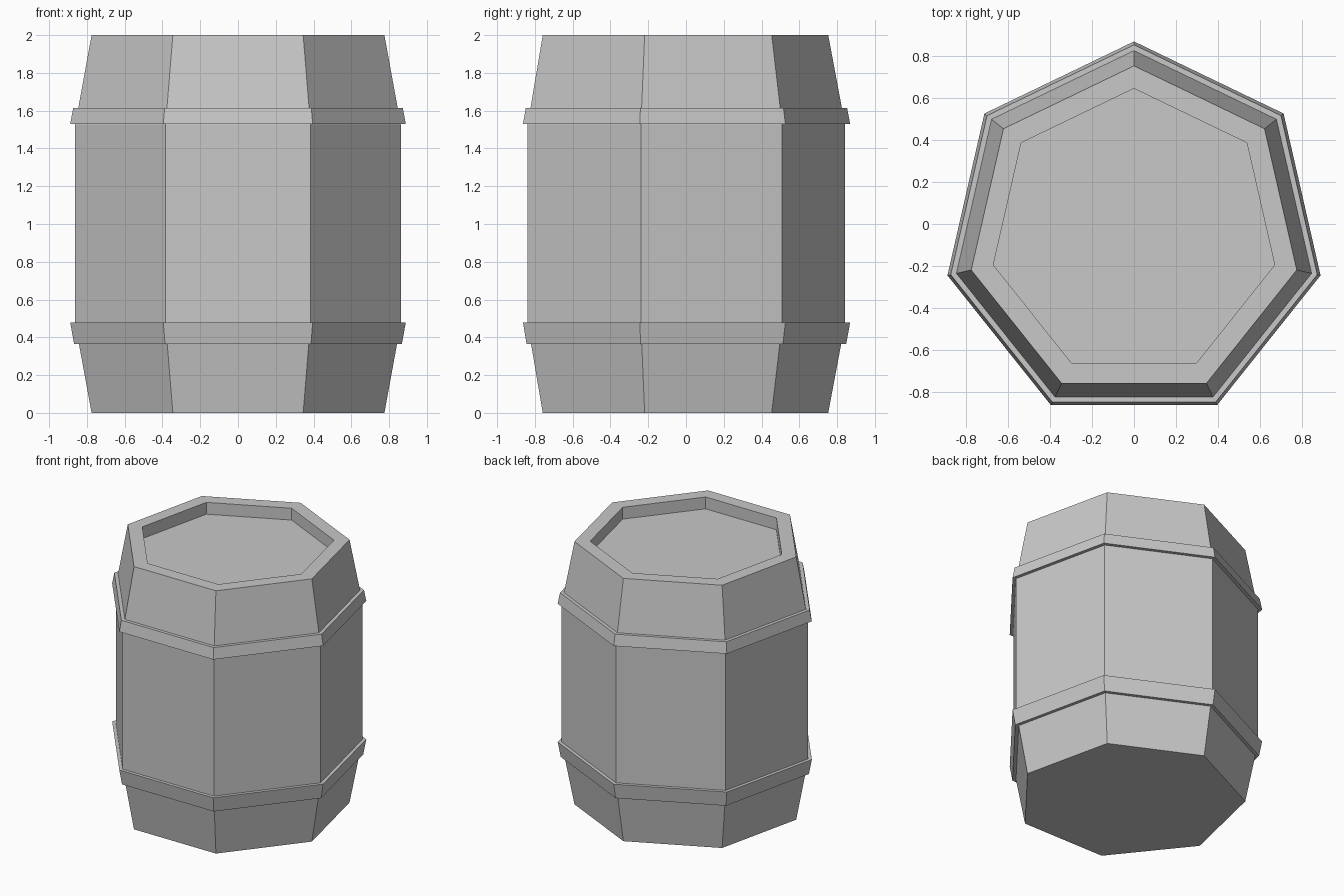
import bpy, bmesh
from math import sin, cos, tau

SIDES = 7
CENTRE_Y = -0.042   # a corner points to the back, a flat side to the front

cube = bpy.data.objects.get("Cube")
if cube:
    bpy.data.objects.remove(cube, do_unlink=True)

grey = bpy.data.materials.new("plain grey")
grey.use_nodes = True
grey.diffuse_color = (0.58, 0.58, 0.58, 1)
grey.node_tree.nodes["Principled BSDF"].inputs["Base Color"].default_value = grey.diffuse_color


def lathe(name, profile, closed=False):
    """Sweep (radius, height) points around the heptagon; cap the ends or close the loop."""
    bm = bmesh.new()
    rings = []
    for radius, z in profile:
        angles = [tau * i / SIDES for i in range(SIDES)]
        rings.append([bm.verts.new((-radius * sin(a), radius * cos(a) + CENTRE_Y, z))
                      for a in angles])
    pairs = list(zip(rings, rings[1:]))
    if closed:
        pairs.append((rings[-1], rings[0]))
    else:
        bm.faces.new(rings[0])
        bm.faces.new(rings[-1])
    for low, high in pairs:
        for i in range(SIDES):
            j = (i + 1) % SIDES
            bm.faces.new((low[i], low[j], high[j], high[i]))
    bmesh.ops.recalc_face_normals(bm, faces=bm.faces)
    mesh = bpy.data.meshes.new(name)
    bm.to_mesh(mesh)
    bm.free()
    mesh.materials.append(grey)
    obj = bpy.data.objects.new(name, mesh)
    bpy.context.collection.objects.link(obj)
    return obj


# Barrel body with a raised rim around the sunken lid
lathe("barrel_body", [(0.795, 0), (0.884, 0.473), (0.884, 1.525),
                      (0.795, 2), (0.687, 2), (0.687, 1.91)])

# Hoops, each widest towards the middle of the barrel
lathe("upper_hoop", [(0.86, 1.53), (0.911, 1.53), (0.895, 1.614), (0.86, 1.614)], closed=True)
lathe("lower_hoop", [(0.85, 0.364), (0.89, 0.364), (0.911, 0.478), (0.85, 0.478)], closed=True)
